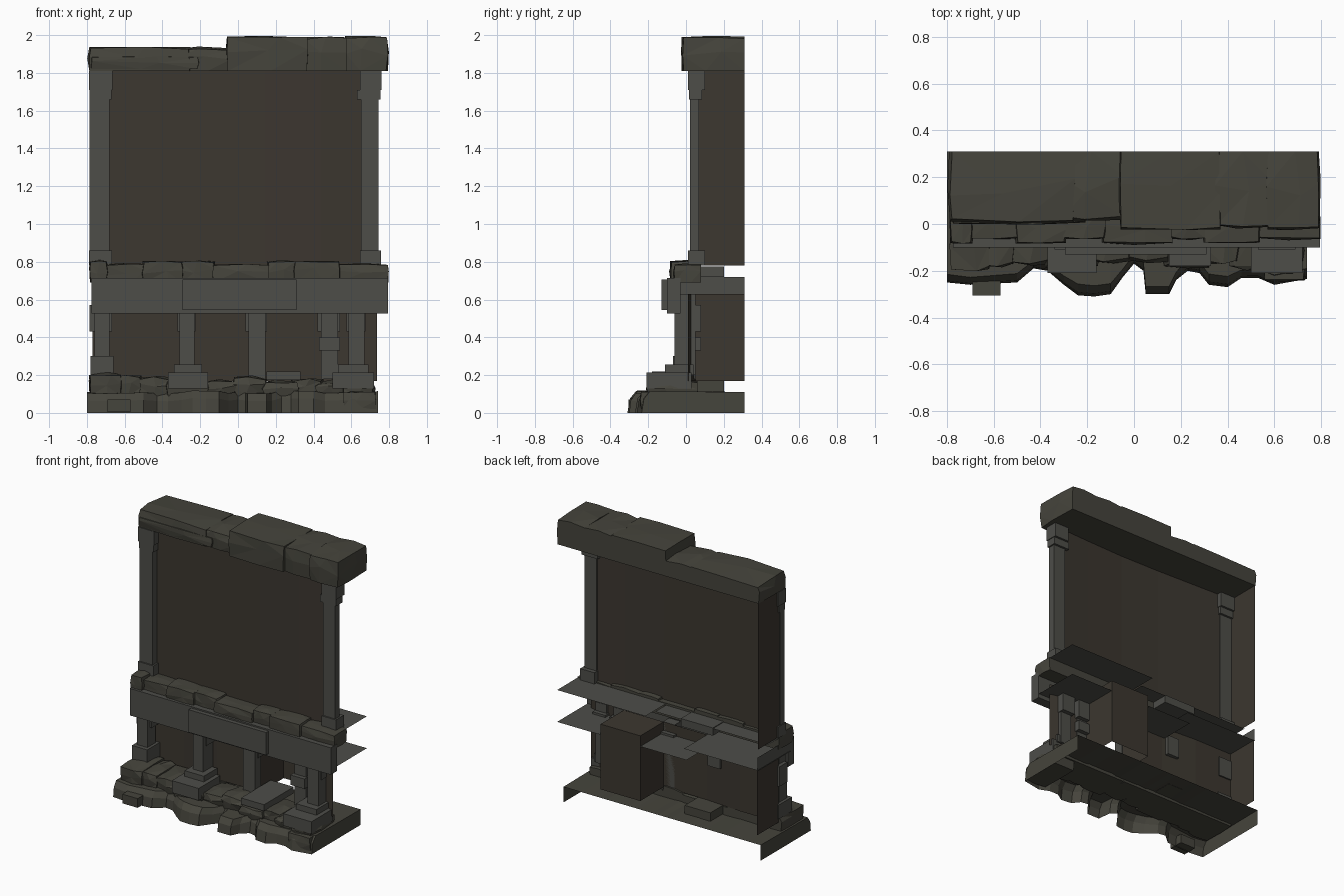
import bpy, bmesh, random
from mathutils import Vector

if "Cube" in bpy.data.objects:
    bpy.data.objects.remove(bpy.data.objects["Cube"])

random.seed(4)

def material(name, rgb):
    m = bpy.data.materials.new(name)
    m.diffuse_color = (*rgb, 1)
    m.use_nodes = True
    m.node_tree.nodes["Principled BSDF"].inputs["Base Color"].default_value = m.diffuse_color
    return m

STONE = material("dark_stone", (0.060, 0.058, 0.045))
TRIM = material("trim_stone", (0.075, 0.075, 0.066))
WALL = material("brown_wall", (0.045, 0.038, 0.029))

def finish(bm, name, mat):
    bmesh.ops.recalc_face_normals(bm, faces=bm.faces)
    me = bpy.data.meshes.new(name)
    bm.to_mesh(me)
    bm.free()
    me.materials.append(mat)
    ob = bpy.data.objects.new(name, me)
    bpy.context.collection.objects.link(ob)
    return ob

def block(name, x0, x1, y0, y1, z0, z1, mat=TRIM):
    """Plain squared stone."""
    bm = bmesh.new()
    bmesh.ops.create_cube(bm, size=1)
    for v in bm.verts:
        v.co = Vector(((x0 + x1) / 2 + v.co.x * (x1 - x0),
                       (y0 + y1) / 2 + v.co.y * (y1 - y0),
                       (z0 + z1) / 2 + v.co.z * (z1 - z0)))
    return finish(bm, name, mat)

def rock(name, x0, x1, y0, y1, z0, z1, jit=0.015, mat=STONE):
    """Rough-hewn stone: worn edges in front, flat back and bottom."""
    bm = bmesh.new()
    bmesh.ops.create_cube(bm, size=2)
    bmesh.ops.subdivide_edges(bm, edges=bm.edges[:], cuts=1, use_grid_fill=True)
    size = Vector((x1 - x0, y1 - y0, z1 - z0)) / 2
    mid = Vector((x0 + x1, y0 + y1, z0 + z1)) / 2
    for v in bm.verts:
        u = v.co.copy()
        worn = sum(abs(c) > 0.5 for c in u) - 1
        p = Vector([mid[i] + u[i] * size[i] for i in range(3)])
        for i in range(3):
            if (i == 1 and u.y > 0.5) or (i == 2 and u.z < -0.5):
                continue
            s = 1 if u[i] > 0.5 else -1 if u[i] < -0.5 else 0
            p[i] -= s * (worn * jit * 0.5 + random.random() * jit)
            if s == 0:
                p[i] += random.uniform(-0.3, 0.3) * size[i]
        v.co = p
    bmesh.ops.triangulate(bm, faces=bm.faces[:])
    return finish(bm, name, mat)

def sheet(name, rows, mat):
    """Open surface lofted through rows of points."""
    bm = bmesh.new()
    grid = [[bm.verts.new(p) for p in r] for r in rows]
    for a, b in zip(grid, grid[1:]):
        for i in range(len(a) - 1):
            bm.faces.new((a[i], a[i + 1], b[i + 1], b[i]))
    return finish(bm, name, mat)

def flat(name, x0, x1, y0, y1, z, mat=TRIM):
    sheet(name, [[(x0, y0, z), (x1, y0, z)], [(x0, y1, z), (x1, y1, z)]], mat)

def wall(name, path, z0, z1, mat=WALL):
    sheet(name, [[(x, y, z0) for x, y in path], [(x, y, z1) for x, y in path]], mat)

# Jagged base apron, open at the back and underneath
front = [(-.8, -.25), (-.7, -.26), (-.5, -.25), (-.43, -.19), (-.37, -.20), (-.3, -.26),
         (-.24, -.305), (-.17, -.31), (-.1, -.30), (-.05, -.23), (0, -.17), (.04, -.2),
         (.05, -.30), (.15, -.30), (.18, -.24), (.23, -.20), (.28, -.21), (.32, -.26),
         (.4, -.27), (.46, -.23), (.53, -.23), (.6, -.26), (.74, -.235)]
front = [(-.8, .31)] + front + [(.74, .31)]
rows = [[], [], [], []]
for i, (x, y) in enumerate(front):
    end = i in (0, len(front) - 1)
    r = 0 if end else random.uniform(0, .02)
    rows[0].append((x, y, 0))
    rows[1].append((x, y + (0 if end else .005 + r / 2), .06 + r))
    rows[2].append((x, y if end else y + .03 + r, .11 if end else .10 + r))
    rows[3].append((x, .31, .11))
sheet("base_apron", rows, STONE)
block("base_front_stone", -.69, -.57, -.305, -.2, .005, .07, STONE)
rock("base_corner_stone", .55, .74, -.25, .05, .02, .12, .008)

# Second course of rubble on the base
for i, (x0, x1, y0, z1) in enumerate([
        (-.80, -.60, -.21, .22), (-.67, -.50, -.19, .21), (-.57, -.34, -.18, .20),
        (-.40, -.14, -.20, .19), (-.22, .00, -.17, .18), (-.04, .16, -.17, .20),
        (.12, .33, -.20, .18), (.27, .46, -.18, .19), (.40, .59, -.20, .18),
        (.54, .73, -.22, .18)]):
    rock(f"rubble_{i}", x0, x1, y0, .06, .09, z1)
block("loose_slab", .15, .33, -.18, .15, .175, .22)
block("rear_rubble_left", -.33, -.13, .04, .2, .11, .17, STONE)

# Lower wall: closed on the left, with a deep niche between two pillars
wall("lower_wall", [(-.77, .31), (-.77, .07), (-.47, .07), (-.2, .05), (.05, .05),
                    (.14, .05), (.14, .31), (.45, .31), (.45, .05), (.66, .03),
                    (.735, .01)], .17, .63)
flat("niche_ceiling", .14, .45, .05, .31, .63, WALL)

# Lower pillars: x range, depth range, bottom of shaft
for i, (x0, x1, y0, z0, pad) in enumerate([
        (-.76, -.68, -.04, .20, .025), (-.31, -.23, -.06, .20, .01),
        (.055, .145, -.02, .18, .015), (.44, .53, .0, .18, .02), (.585, .67, -.06, .20, .01)]):
    block(f"lower_pillar_{i}", x0, x1, y0, .05, z0, .63)
    block(f"lower_pillar_capital_{i}", x0 - pad, x1 + pad * .5, y0 + .03, .08, .43, .57)
for x0, x1 in ((-.37, -.16), (.5, .72)):
    block("pillar_plinth", x0, x1, -.21, .03, .13, .215)
    block("pillar_foot", x0 + .03, x1 - .03, -.11, .04, .2, .255)
block("left_pillar_foot", -.78, -.66, -.07, .08, .2, .30)
block("pillar_mid_stone", .43, .54, -.03, .08, .33, .40)

# Beam with raised front plank
block("beam", -.775, .795, -.10, -.03, .525, .715)
block("beam_plank", -.295, .31, -.13, -.09, .545, .705)
flat("beam_underside", -.22, .79, -.05, .31, .555)
flat("beam_underside_left", -.78, -.2, -.05, .31, .63)
wall("beam_left_end", [(-.775, -.08), (-.775, .31)], .63, .72, TRIM)

# Ledge stones above the beam, overlapping and uneven in length
xs = [-.78, -.70, -.50, -.30, -.13, .16, .30, .53, .79]
for i, (a, b) in enumerate(zip(xs, xs[1:])):
    rock(f"ledge_stone_{i}", a - .012, b + .015, -.09 + .02 * (i % 2), .08, .69,
         .81 - .015 * (i % 3 == 1), .008)
flat("ledge_top_right", .1, .79, .0, .31, .78)
flat("ledge_top_left", -.78, .1, .0, .2, .77)
block("ledge_rear_stone", -.35, -.1, .06, .2, .72, .775)

# Upper wall bowing gently forward; only the left side is closed
wall("upper_wall", [(-.78, .31), (-.78, .06), (-.68, .065), (-.17, .045), (.14, .04),
                    (.44, .05), (.65, .06), (.745, .05)], .78, 1.82)

# Upper pillars
for side, x0, x1 in (("left", -.785, -.68), ("right", .65, .745)):
    block(f"{side}_upper_shaft", x0, x1, .02, .07, .78, 1.8)
    block(f"{side}_upper_foot", x0 - .005, x1 + .012, .01, .10, .78, .86)
    block(f"{side}_upper_neck", x0 - (.02 if x0 > 0 else 0), x1 + .01, .015, .085, 1.66, 1.71)
    block(f"{side}_upper_capital", x0 - .005, x1 + .015, .01, .10, 1.71, 1.81)

# Coping stones
rock("coping_left", -.80, -.24, .0, .31, 1.81, 1.945, .012)
rock("coping_left_inner", -.32, -.03, .01, .31, 1.81, 1.94, .012)
rock("coping_left_lip", -.79, -.2, -.01, .1, 1.82, 1.90, .012)
rock("coping_mid", -.07, .38, -.03, .31, 1.81, 2.0, .01)
rock("coping_right_inner", .34, .60, -.02, .31, 1.81, 2.0, .012)
rock("coping_right", .56, .80, -.03, .31, 1.81, 2.0, .01)
